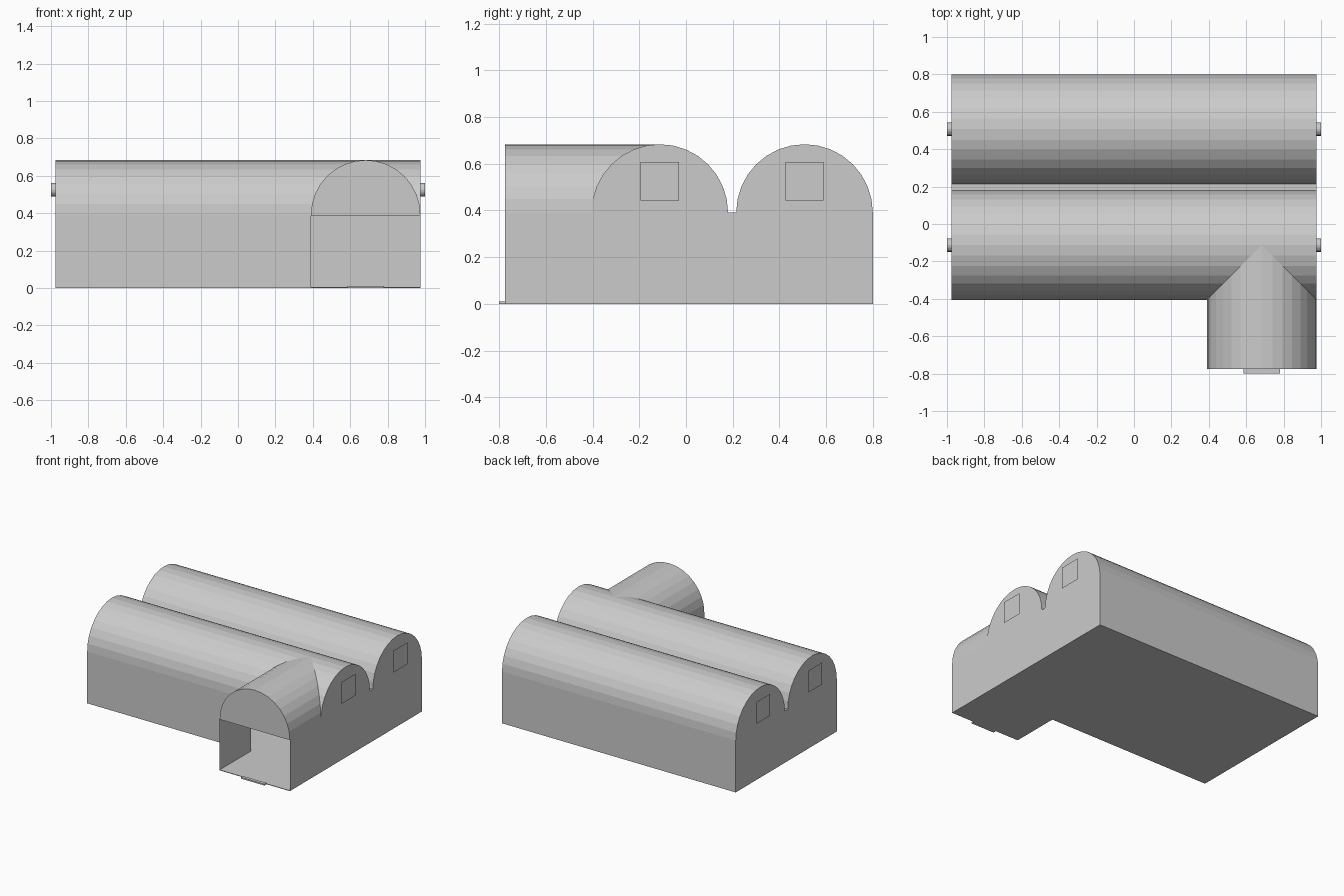
import bpy
import bmesh
import math
from mathutils import Vector

cube = bpy.data.objects.get("Cube")
if cube:
    bpy.data.objects.remove(cube)

# Single plain grey
grey = bpy.data.materials.new("plain grey")
grey.use_nodes = True
COLOUR = (0.6, 0.6, 0.6, 1)
grey.diffuse_color = COLOUR
grey.node_tree.nodes["Principled BSDF"].inputs["Base Color"].default_value = COLOUR

# Main dimensions
R = 0.2925            # vault radius
SPRING = 0.391        # height where the vaults begin
END = 0.975           # half length of the halls
HALLS = (-0.1125, 0.5075)
FRONT, BACK = HALLS[0] - R, HALLS[1] + R
WING_X = END - R      # centre line of the entrance wing
WING_L = WING_X - R
WING_Y = -0.775
FLOOR = 0.004
SEGS = 16
ARC = [(R * math.cos(math.pi * i / SEGS), SPRING + R * math.sin(math.pi * i / SEGS))
       for i in range(SEGS + 1)]


def finish(name, bm):
    mesh = bpy.data.meshes.new(name)
    bm.to_mesh(mesh)
    bm.free()
    mesh.materials.append(grey)
    obj = bpy.data.objects.new(name, mesh)
    bpy.context.collection.objects.link(obj)
    return obj


def sheet(name, polygons, outward):
    """Thin surface from polygons, all turned toward the outward direction."""
    bm = bmesh.new()
    for points in polygons:
        face = bm.faces.new([bm.verts.new(p) for p in points])
        face.normal_update()
        if face.normal.dot(Vector(outward)) < 0:
            face.normal_flip()
    bmesh.ops.remove_doubles(bm, verts=bm.verts, dist=1e-5)
    return finish(name, bm)


def box(name, low, high):
    bm = bmesh.new()
    bmesh.ops.create_cube(bm, size=1)
    for v in bm.verts:
        v.co = [a + (c + 0.5) * (b - a) for a, b, c in zip(low, high, v.co)]
    return finish(name, bm)


def wall(name, a, b, outward):
    sheet(name, [[(*a, 0), (*b, 0), (*b, SPRING), (*a, SPRING)]], outward)


# Straight walls
wall("front_wall", (-END, FRONT), (WING_L, FRONT), (0, -1, 0))
wall("back_wall", (-END, BACK), (END, BACK), (0, 1, 0))
wall("wing_left_wall", (END, WING_Y), (END, FRONT), (1, 0, 0))
wall("wing_right_wall", (WING_L, WING_Y), (WING_L, FRONT), (-1, 0, 0))

# Double-arched end walls
profile = [(FRONT, 0), (BACK, 0)]
for centre in reversed(HALLS):
    profile += [(centre + y, z) for y, z in ARC]
for name, side in (("left_end_wall", 1), ("right_end_wall", -1)):
    sheet(name, [[(side * END, y, z) for y, z in profile]], (side, 0, 0))

# Hall vaults; the front one is cut back where the wing vault meets it
for name, centre in zip(("front_vault", "back_vault"), HALLS):
    strips = []
    for (y0, z0), (y1, z1) in zip(ARC, ARC[1:]):
        a, b = (centre + y0, z0), (centre + y1, z1)
        spans = [(-END, -END, END, END)]
        if centre == HALLS[0] and y0 + y1 < 0:
            spans = [(-END, -END, WING_X + y1, WING_X + y0),
                     (END, END, WING_X - y1, WING_X - y0)]
        for xa, xb, xc, xd in spans:
            points = [(xa, *a), (xb, *b), (xc, *b), (xd, *a)]
            if abs(xb - xc) < 1e-5:
                points.pop(2)
            strips.append(points)
    sheet(name, strips, (0, 0, 1))

# Valley gutter between the halls
sheet("valley_gutter", [[(-END, HALLS[0] + R, SPRING), (END, HALLS[0] + R, SPRING),
                         (END, HALLS[1] - R, SPRING), (-END, HALLS[1] - R, SPRING)]],
      (0, 0, 1))

# Wing vault, mitred into the front hall
sheet("wing_vault", [[(WING_X + x0, WING_Y, z0), (WING_X + x1, WING_Y, z1),
                      (WING_X + x1, HALLS[0] - abs(x1), z1),
                      (WING_X + x0, HALLS[0] - abs(x0), z0)]
                     for (x0, z0), (x1, z1) in zip(ARC, ARC[1:])], (0, 0, 1))

# Arched panel and lintel above the open entrance
sheet("entrance_arch", [[(WING_X + x, WING_Y, z) for x, z in ARC]], (0, -1, 0))
box("entrance_lintel", (WING_L, WING_Y, SPRING - 0.006), (END, WING_Y + 0.01, SPRING + 0.004))

# Floors and doorstep
box("hall_floor", (-END, FRONT, 0), (END, BACK, FLOOR))
box("wing_floor", (WING_L, WING_Y, 0), (END, FRONT, FLOOR))
box("doorstep", (WING_X - 0.098, -0.8, 0), (WING_X + 0.098, WING_Y, 0.01))

# Square vent plates held off the end walls by round stubs
VENT_Z, HALF = 0.525, 0.082
for side, label in ((1, "left"), (-1, "right")):
    for row, y in zip(("front", "back"), HALLS):
        sheet(f"{label}_{row}_vent_plate",
              [[(side, y + HALF * u, VENT_Z + HALF * v)
                for u, v in ((-1, -1), (1, -1), (1, 1), (-1, 1))]], (side, 0, 0))
        bm = bmesh.new()
        bmesh.ops.create_cone(bm, cap_ends=True, segments=16, radius1=0.036,
                              radius2=0.036, depth=0.024)
        stub = finish(f"{label}_{row}_vent_stub", bm)
        stub.rotation_euler.y = math.pi / 2
        stub.location = (side * 0.987, y, VENT_Z)
